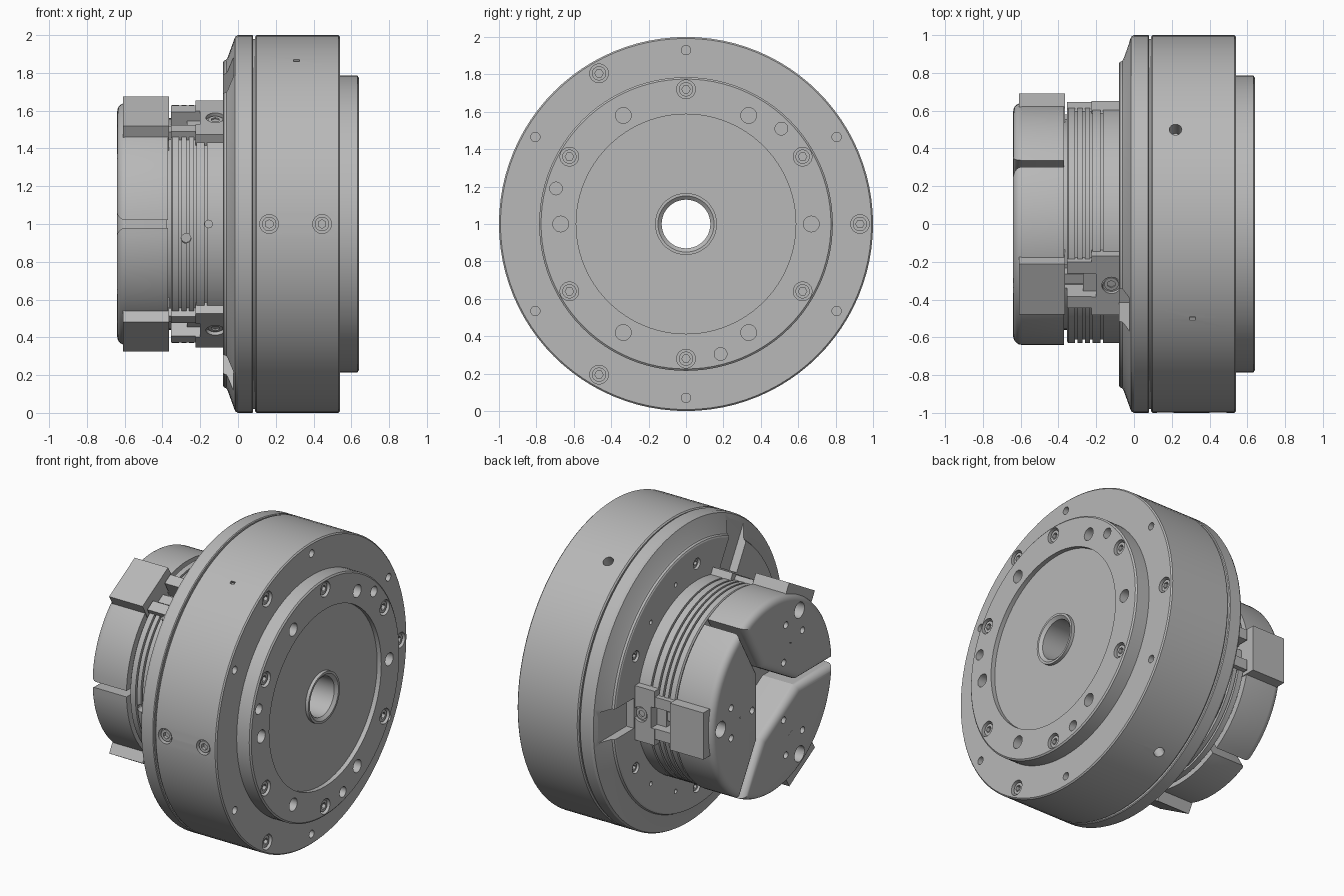
import bpy, bmesh
from math import radians, sin, cos, pi
from mathutils import Matrix, Vector

if "Cube" in bpy.data.objects:
    bpy.data.objects.remove(bpy.data.objects["Cube"])

steel = bpy.data.materials.new("steel_grey")
steel.use_nodes = True
COLOUR = (0.48, 0.48, 0.48, 1)
steel.diffuse_color = COLOUR
steel.node_tree.nodes["Principled BSDF"].inputs["Base Color"].default_value = COLOUR

JAWS = (0, 120, 240)


# All parts are built around the x axis, then raised to the axle height
def make(name, bm):
    bmesh.ops.recalc_face_normals(bm, faces=bm.faces)
    me = bpy.data.meshes.new(name)
    bm.to_mesh(me)
    bm.free()
    me.materials.append(steel)
    ob = bpy.data.objects.new(name, me)
    bpy.context.collection.objects.link(ob)
    ob.location.z = 1
    return ob


def spun(profile, steps=96):
    bm = bmesh.new()
    vs = [bm.verts.new((x, r, 0)) for x, r in profile]
    es = [bm.edges.new((v, vs[i - 1])) for i, v in enumerate(vs)]
    bmesh.ops.spin(bm, geom=vs + es, cent=(0, 0, 0), axis=(1, 0, 0),
                   angle=2 * pi, steps=steps, use_merge=True)
    bmesh.ops.remove_doubles(bm, verts=bm.verts, dist=1e-5)
    return bm


def box(bm, angle, x, rad, half):
    size = Matrix.Diagonal((x[1] - x[0], rad[1] - rad[0], 2 * half, 1))
    mid = Matrix.Translation((sum(x) / 2, sum(rad) / 2, 0))
    bmesh.ops.create_cube(bm, size=1, matrix=Matrix.Rotation(radians(angle), 4, 'X') @ mid @ size)


def rod(bm, place, r, low, high, sides=24):
    bmesh.ops.create_cone(bm, cap_ends=True, segments=sides, radius1=r, radius2=r,
                          depth=high - low, matrix=place @ Matrix.Translation((0, 0, (low + high) / 2)))


def on_face(angle, r, x, side=1):
    a = radians(angle)
    return Matrix.Translation((x, r * cos(a), r * sin(a))) @ Matrix.Rotation(side * pi / 2, 4, 'Y')


def on_rim(angle, x, r):
    return (Matrix.Rotation(radians(angle), 4, 'X') @ Matrix.Translation((x, r, 0))
            @ Matrix.Rotation(-pi / 2, 4, 'X'))


def cut(ob, bm):
    tool = make("cutter", bm)
    tool.hide_render = True
    mod = ob.modifiers.new("cut", 'BOOLEAN')
    mod.operation = 'DIFFERENCE'
    mod.solver = 'EXACT'
    mod.use_self = True
    mod.object = tool
    bpy.context.view_layer.objects.active = ob
    bpy.ops.object.modifier_apply(modifier=mod.name)
    bpy.data.objects.remove(tool)


def finish(ob, angle=28):
    bpy.ops.object.select_all(action='DESELECT')
    ob.select_set(True)
    bpy.context.view_layer.objects.active = ob
    bpy.ops.object.shade_smooth_by_angle(angle=radians(angle))


heads, sockets = bmesh.new(), bmesh.new()


# Counterbored hole holding a hex socket screw
def screw(cutter, place, r=0.05):
    rod(cutter, place, r, -0.04, 0.03)
    rod(heads, place, r * 0.76, -0.05, -0.012)
    rod(sockets, place, r * 0.45, -0.034, 0.02, 6)


# Rear body with mounting plate, recess and bore rim
rear_body = make("rear_body", spun([
    (0.09, 0.13), (0.09, 0.992), (0.098, 1), (0.532, 1), (0.54, 0.992), (0.54, 0.785),
    (0.632, 0.785), (0.64, 0.775), (0.64, 0.587), (0.61, 0.587), (0.61, 0.165),
    (0.632, 0.165), (0.632, 0.15), (0.615, 0.13)]))
holes = bmesh.new()
for a in range(30, 390, 60):
    screw(holes, on_face(a, 0.72, 0.64))
    rod(holes, on_face(a, 0.93, 0.54), 0.025, -0.05, 0.03)
    rod(holes, on_face(a + 30, 0.67, 0.64), 0.042, -0.06, 0.03)
for y, z in ((0.51, 0.51), (0.185, -0.695), (-0.695, 0.19)):
    rod(holes, Matrix.Translation((0, y, z)) @ on_face(0, 0, 0.64), 0.034, -0.05, 0.03)
for a in JAWS:
    screw(holes, on_face(a, 0.93, 0.54))
for x in (0.165, 0.445):
    screw(holes, on_rim(180, x, 1))
for a in (60, 300):
    rod(holes, on_rim(a, 0.22, 1), 0.033, -0.1, 0.03)
box(holes, 120, (0.295, 0.325), (0.98, 1.02), 0.01)
cut(rear_body, holes)
finish(rear_body)

# Front flange with tapered shoulder and a notch behind every jaw
flange = make("front_flange", spun([
    (0.1, 0.135), (0.1, 0.98), (0.08, 0.98), (0.08, 0.995), (0.075, 1), (0, 1), (-0.015, 0.992),
    (-0.055, 0.882), (-0.062, 0.87), (-0.075, 0.864), (-0.08, 0.855), (-0.08, 0.135)]))
holes = bmesh.new()
for a in JAWS:
    box(holes, a, (-0.12, -0.025), (0.66, 0.96), 0.1)
    for s in (-1, 1):
        screw(holes, on_face(a + s * 30, 0.74, -0.08, -1), 0.036)
        rod(holes, on_face(a + s * 48, 0.72, -0.08, -1), 0.014, -0.04, 0.03, 12)
cut(flange, holes)
finish(flange)


# Slot for the sliding key, shared by neck and guide blocks
def jaw_slots():
    bm = bmesh.new()
    for a in JAWS:
        box(bm, a, (-0.42, -0.2), (0.52, 0.75), 0.07)
    return bm


# Grooved neck
profile = [(-0.06, 0.135), (-0.06, 0.63)]
for x in (-0.165, -0.22, -0.26, -0.3):
    profile += [(x, 0.63), (x, 0.612), (x - 0.012, 0.612), (x - 0.012, 0.63)]
profile += [(-0.348, 0.63), (-0.355, 0.62), (-0.355, 0.56), (-0.38, 0.56), (-0.38, 0.135)]
neck = make("neck", spun(profile))
cut(neck, jaw_slots())
holes = bmesh.new()
rod(holes, on_rim(180, -0.155, 0.63), 0.02, -0.04, 0.03, 16)
rod(holes, on_rim(187, -0.275, 0.63), 0.026, -0.04, 0.03, 16)
cut(neck, holes)
finish(neck)

for i, a in enumerate(JAWS, 1):
    # Guide block on the neck, stepped in width
    bm = bmesh.new()
    box(bm, a, (-0.225, -0.06), (0.4, 0.65), 0.18)
    guide = make(f"guide_block_{i}", bm)
    bm = bmesh.new()
    box(bm, a, (-0.355, -0.2), (0.4, 0.645), 0.14)
    front_guide = make(f"guide_block_front_{i}", bm)
    for ob in (guide, front_guide):
        cut(ob, jaw_slots())
    holes = bmesh.new()
    screw(holes, on_rim(a, -0.12, 0.65), 0.05)
    cut(guide, holes)
    finish(guide)
    finish(front_guide)

    # Sliding key, wide at the rear and narrow at the front
    bm = bmesh.new()
    box(bm, a, (-0.27, -0.19), (0.48, 0.59), 0.068)
    box(bm, a, (-0.41, -0.26), (0.48, 0.58), 0.03)
    make(f"jaw_key_{i}", bm)

    # Rounded face segment with a flat tip at the bore
    gap, tip, rim = 0.02, 0.26, 0.64
    t = radians(60)
    side = [s * Vector((cos(t), sin(t))) + gap * Vector((sin(t), -cos(t))) for s in (tip, rim)]
    end = side[1].angle_signed(Vector((1, 0)))
    arc = [Vector((rim * cos(u), rim * sin(u))) for u in
           [abs(end) * (1 - k / 16) for k in range(33)]]
    outline = [Vector((side[0].x, -side[0].y)), side[0]] + arc
    bm = bmesh.new()
    face = bm.faces.new([bm.verts.new((-0.37, p.x, p.y)) for p in outline])
    out = bmesh.ops.extrude_face_region(bm, geom=[face])
    bmesh.ops.translate(bm, vec=(-0.27, 0, 0), verts=[g for g in out["geom"] if isinstance(g, bmesh.types.BMVert)])
    if face.is_valid and len(bm.faces) < len(outline) + 2:
        bm.faces.new([v for v in face.verts])
    bmesh.ops.recalc_face_normals(bm, faces=bm.faces)
    front = [e for e in bm.edges if all(v.co.x < -0.6 for v in e.verts)]
    bmesh.ops.bevel(bm, geom=front, offset=0.045, segments=5, profile=0.5, affect='EDGES', clamp_overlap=False)
    bmesh.ops.rotate(bm, verts=bm.verts, cent=(0, 0, 0), matrix=Matrix.Rotation(radians(a), 3, 'X'))
    segment = make(f"face_segment_{i}", bm)

    # Square jaw end standing out of the rim
    bm = bmesh.new()
    box(bm, a, (-0.61, -0.365), (0.46, 0.69), 0.155)
    jaw = make(f"jaw_block_{i}", bm)

    # Mounting holes through segment and jaw
    for ob in (segment, jaw):
        holes = bmesh.new()
        for r, size in ((0.55, 0.052), (0.4, 0.055), (0.22, 0.022)):
            rod(holes, on_face(a, r, -0.64, -1), size, -0.1, 0.03)
        for s in (-1, 1):
            rod(holes, Matrix.Rotation(radians(a), 4, 'X') @ Matrix.Translation((-0.64, 0.44, s * 0.1))
                @ Matrix.Rotation(-pi / 2, 4, 'Y'), 0.022, -0.1, 0.03)
        cut(ob, holes)
        finish(ob)

# All socket screws
screws = make("socket_screws", heads)
cut(screws, sockets)
finish(screws)
